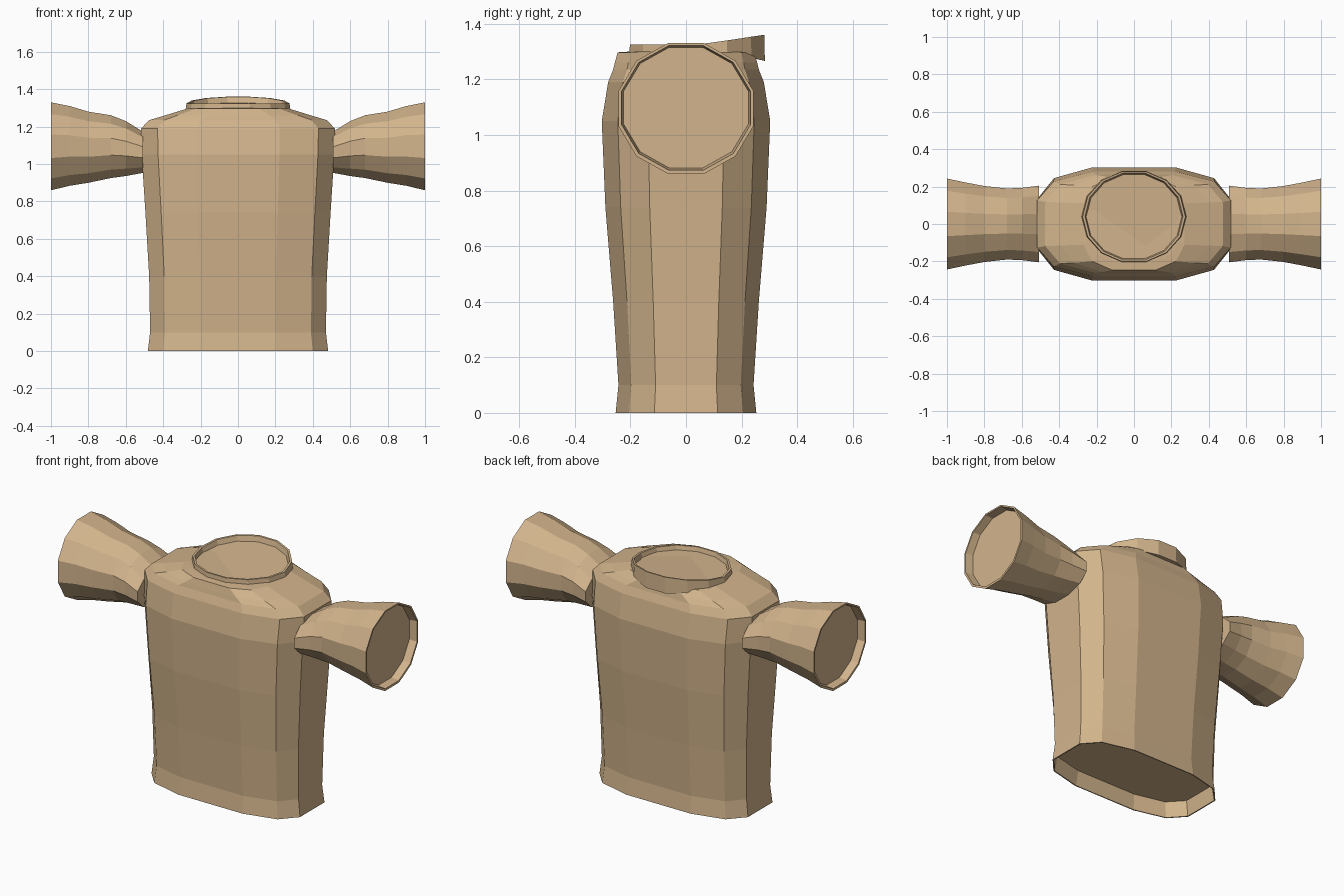
import bpy, bmesh, math

if "Cube" in bpy.data.objects:
    bpy.data.objects.remove(bpy.data.objects["Cube"])

tan = bpy.data.materials.new("tan cloth")
tan.diffuse_color = (0.645, 0.456, 0.262, 1.0)
tan.use_nodes = True
tan.node_tree.nodes["Principled BSDF"].inputs["Base Color"].default_value = tan.diffuse_color


def loft(name, rings):
    """Skin a list of equal-length point rings and cap both ends."""
    bm = bmesh.new()
    loops = [[bm.verts.new(p) for p in ring] for ring in rings]
    n = len(loops[0])
    for a, b in zip(loops, loops[1:]):
        for i in range(n):
            j = (i + 1) % n
            bm.faces.new((a[i], a[j], b[j], b[i]))
    bm.faces.new(loops[0][::-1])
    bm.faces.new(loops[-1])
    bmesh.ops.recalc_face_normals(bm, faces=bm.faces)
    mesh = bpy.data.meshes.new(name)
    bm.to_mesh(mesh)
    bm.free()
    mesh.materials.append(tan)
    obj = bpy.data.objects.new(name, mesh)
    bpy.context.collection.objects.link(obj)
    return obj


# Torso: twelve-sided rounded-box section, scaled per height
quarter = [(1.0, 0.45), (0.83, 0.81), (0.43, 1.0)]
section = (quarter + [(-x, y) for x, y in quarter[::-1]]
           + [(-x, -y) for x, y in quarter] + [(x, -y) for x, y in quarter[::-1]])
# height, half width, half depth; starts at the recessed hem cap
levels = [(0.09, 0.462, 0.235), (0.0, 0.475, 0.247), (0.0, 0.482, 0.253),
          (0.1, 0.470, 0.243), (0.4, 0.475, 0.262), (0.74, 0.495, 0.290),
          (1.05, 0.515, 0.303), (1.19, 0.518, 0.280), (1.235, 0.475, 0.262),
          (1.26, 0.39, 0.256), (1.297, 0.27, 0.246), (1.30, 0.24, 0.20)]
loft("torso", [[(x * w, y * d, z) for x, y in section] for z, w, d in levels])


# Collar: fourteen-sided band that rises and drops towards the back
def collar_ring(rx, ry, height):
    ring = []
    for i in range(14):
        a = 2 * math.pi * i / 14
        y = 0.04 + ry * math.sin(a)
        ring.append((rx * math.cos(a), y, height(y)))
    return ring


def top(y):
    return 1.325 + 0.035 * max(0.0, y - 0.05) / 0.23


def bottom(y):
    return 1.297 - 0.03 * max(0.0, y - 0.15) / 0.13


def cap(y):
    return top(y) - 0.03


loft("collar", [collar_ring(0.27, 0.24, bottom), collar_ring(0.28, 0.25, bottom),
                collar_ring(0.275, 0.248, top), collar_ring(0.262, 0.238, top),
                collar_ring(0.255, 0.23, cap)])

# Sleeves: twelve-sided flared tubes with a recessed cuff cap
# distance from centre, middle height, half depth, half height
stations = [(0.508, 1.063, 0.205, 0.11), (0.60, 1.083, 0.193, 0.147),
            (0.68, 1.093, 0.190, 0.168), (0.80, 1.090, 0.203, 0.19),
            (0.90, 1.097, 0.222, 0.213), (1.0, 1.095, 0.243, 0.235),
            (1.0, 1.097, 0.232, 0.224), (0.955, 1.098, 0.225, 0.217)]
for side, name in ((1, "right_sleeve"), (-1, "left_sleeve")):
    rings = []
    for x, zc, d, h in stations:
        k = 1 / math.cos(math.pi / 12)
        rings.append([(side * x, k * d * math.cos(a), zc + k * h * math.sin(a))
                      for a in (math.pi * (i + 0.5) / 6 for i in range(12))])
    loft(name, rings)
